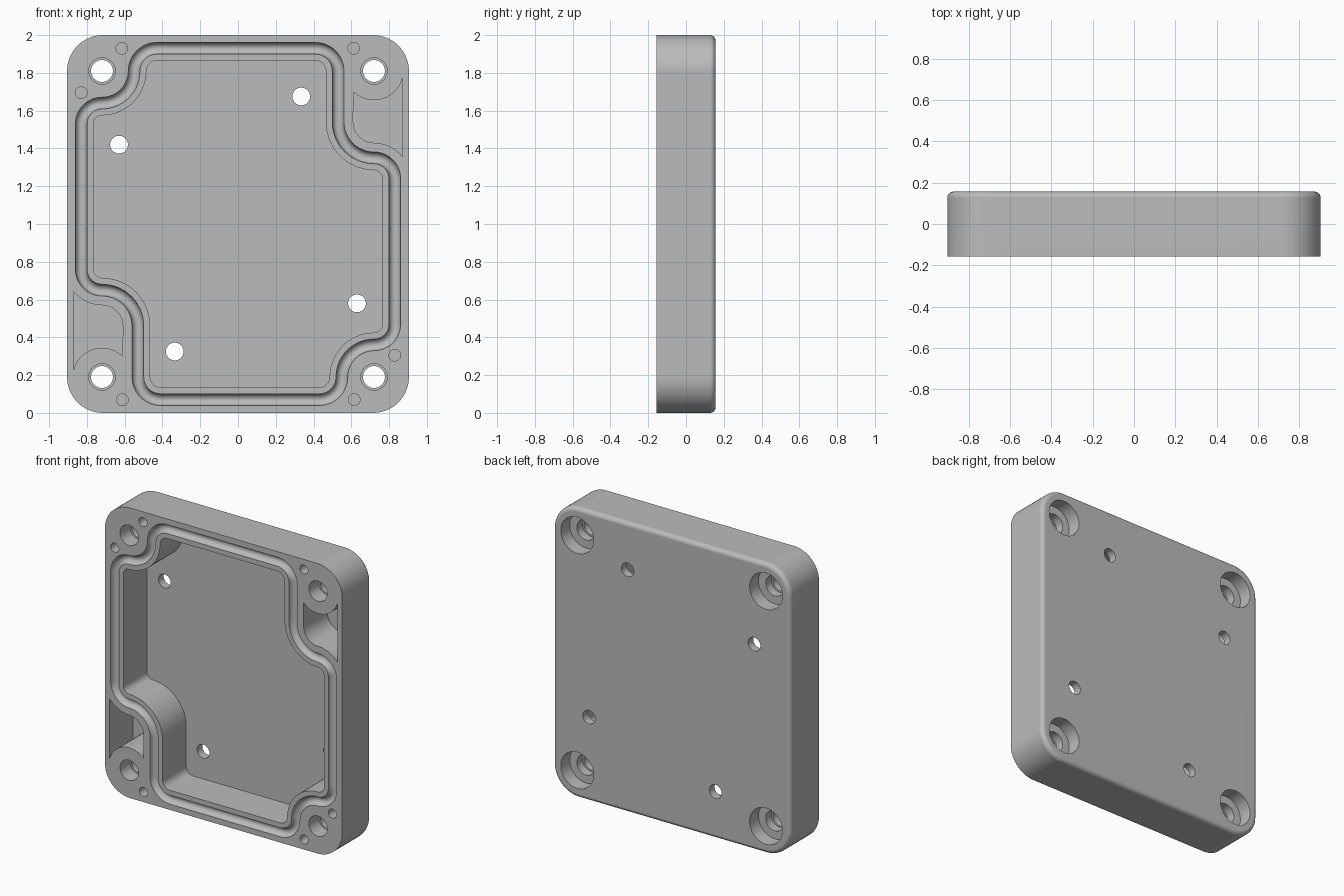
import bpy
import bmesh
from math import radians, cos, sin, pi

cube = bpy.data.objects.get("Cube")
if cube:
    bpy.data.objects.remove(cube, do_unlink=True)

FRONT, BACK = -0.157, 0.157
FLOOR = 0.10          # inner face of the back wall
CLEAR = -0.25         # where cutters start, ahead of the front

grey = bpy.data.materials.new("plain grey")
grey.use_nodes = True
grey.diffuse_color = (0.5, 0.5, 0.5, 1)
grey.node_tree.nodes["Principled BSDF"].inputs["Base Color"].default_value = (0.5, 0.5, 0.5, 1)


def outline(arcs, offset=0.0, steps=14):
    """Points (x, z) along a chain of arcs; a clockwise arc is concave."""
    points = []
    for x, z, r, start, end in arcs:
        r += offset if end > start else -offset
        for i in range(steps + 1):
            a = radians(start + (end - start) * i / steps)
            points.append((x + r * cos(a), z + r * sin(a)))
    return points


def circle(x, z, r, count=40):
    return [(x + r * cos(2 * pi * i / count), z + r * sin(2 * pi * i / count))
            for i in range(count)]


def loft(name, levels, ring=False):
    """Skin (outline, y) levels; cap the ends, or close them into a ring."""
    bm = bmesh.new()
    loops = [[bm.verts.new((x, y, z)) for x, z in pts] for pts, y in levels]
    pairs = list(zip(loops, loops[1:]))
    if ring:
        pairs.append((loops[-1], loops[0]))
    else:
        bm.faces.new(loops[0])
        bm.faces.new(loops[-1])
    n = len(loops[0])
    for a, b in pairs:
        for i in range(n):
            j = (i + 1) % n
            bm.faces.new((a[i], a[j], b[j], b[i]))
    bmesh.ops.recalc_face_normals(bm, faces=bm.faces)
    mesh = bpy.data.meshes.new(name)
    bm.to_mesh(mesh)
    bm.free()
    mesh.materials.append(grey)
    obj = bpy.data.objects.new(name, mesh)
    bpy.context.collection.objects.link(obj)
    return obj


def turned(arcs):
    """The same arcs turned half way round the middle of the plate."""
    return [(-x, 2 - z, r, a + 180, b + 180) for x, z, r, a, b in arcs]


def cut(cutter):
    cutter.hide_render = True
    mod = body.modifiers.new("cut", "BOOLEAN")
    mod.operation, mod.solver, mod.object = "DIFFERENCE", "EXACT", cutter
    bpy.context.view_layer.objects.active = body
    bpy.ops.object.modifier_apply(modifier=mod.name)
    bpy.data.objects.remove(cutter, do_unlink=True)


# Rounded box with a sharp front rim and a filleted back edge
rim = [(0.715, 1.81, 0.19, 0, 90), (-0.715, 1.81, 0.19, 90, 180),
       (-0.715, 0.19, 0.19, 180, 270), (0.715, 0.19, 0.19, 270, 360)]
fillet = 0.03
levels = [(outline(rim), FRONT)]
for i in range(7):
    a = i / 6 * pi / 2
    levels.append((outline(rim, fillet * (cos(a) - 1)), BACK - fillet + fillet * sin(a)))
body = loft("enclosure_body", levels)

# Seal path, stepping around the four screw bosses
half = [(0.72, 1.24, 0.11, 0, 90), (0.72, 1.54, 0.19, 270, 180),
        (0.41, 1.81, 0.12, 0, 90), (-0.43, 1.81, 0.12, 90, 180),
        (-0.72, 1.81, 0.17, 0, -90), (-0.72, 1.53, 0.11, 90, 180)]
seal = half + turned(half)

# Main cavity
inner = outline(seal, -0.065)
cut(loft("cavity_cutter", [(inner, CLEAR), (inner, FLOOR)]))

# Round-bottomed seal groove
section = [2 * pi * i / 16 for i in range(16)]
cut(loft("groove_cutter", [(outline(seal, 0.031 * cos(a)), FRONT + 0.035 * sin(a))
                           for a in section], ring=True))

# Two side pockets between boss and seal
pocket = [(0.72, 1.54, 0.11, 180, 270), (0.72, 1.24, 0.19, 90, 38),
          (0.72, 1.81, 0.155, -15, -135)]
for arcs in (pocket, turned(pocket)):
    shape = outline(arcs)
    cut(loft("pocket_cutter", [(shape, CLEAR), (shape, FLOOR)]))

# Corner screw holes: inner lip, and a wide counterbore at the back
screw = [(0.07, CLEAR), (0.07, -0.05), (0.058, -0.05), (0.058, 0.0),
         (0.07, 0.0), (0.07, 0.06), (0.125, 0.06), (0.125, 0.25)]
for x in (-0.72, 0.72):
    for z in (0.19, 1.81):
        cut(loft("screw_cutter", [(circle(x, z, r), y) for r, y in screw]))

# Mounting holes through the back wall
for x, z in ((-0.63, 1.42), (0.335, 1.675)):
    for px, pz in ((x, z), (-x, 2 - z)):
        ring = circle(px, pz, 0.047)
        cut(loft("mount_cutter", [(ring, 0.0), (ring, 0.25)]))

# Small blind holes in the front rim
for x, z in ((-0.615, 1.93), (-0.83, 1.695), (0.612, 1.93)):
    for px, pz in ((x, z), (-x, 2 - z)):
        ring = circle(px, pz, 0.031, 24)
        cut(loft("pin_cutter", [(ring, CLEAR), (ring, FRONT + 0.1)]))

# Smooth curved walls, crisp edges
bpy.ops.object.select_all(action="DESELECT")
body.select_set(True)
bpy.context.view_layer.objects.active = body
bpy.ops.object.shade_smooth_by_angle(angle=radians(30))
weighted = body.modifiers.new("even_normals", "WEIGHTED_NORMAL")
weighted.keep_sharp = True
